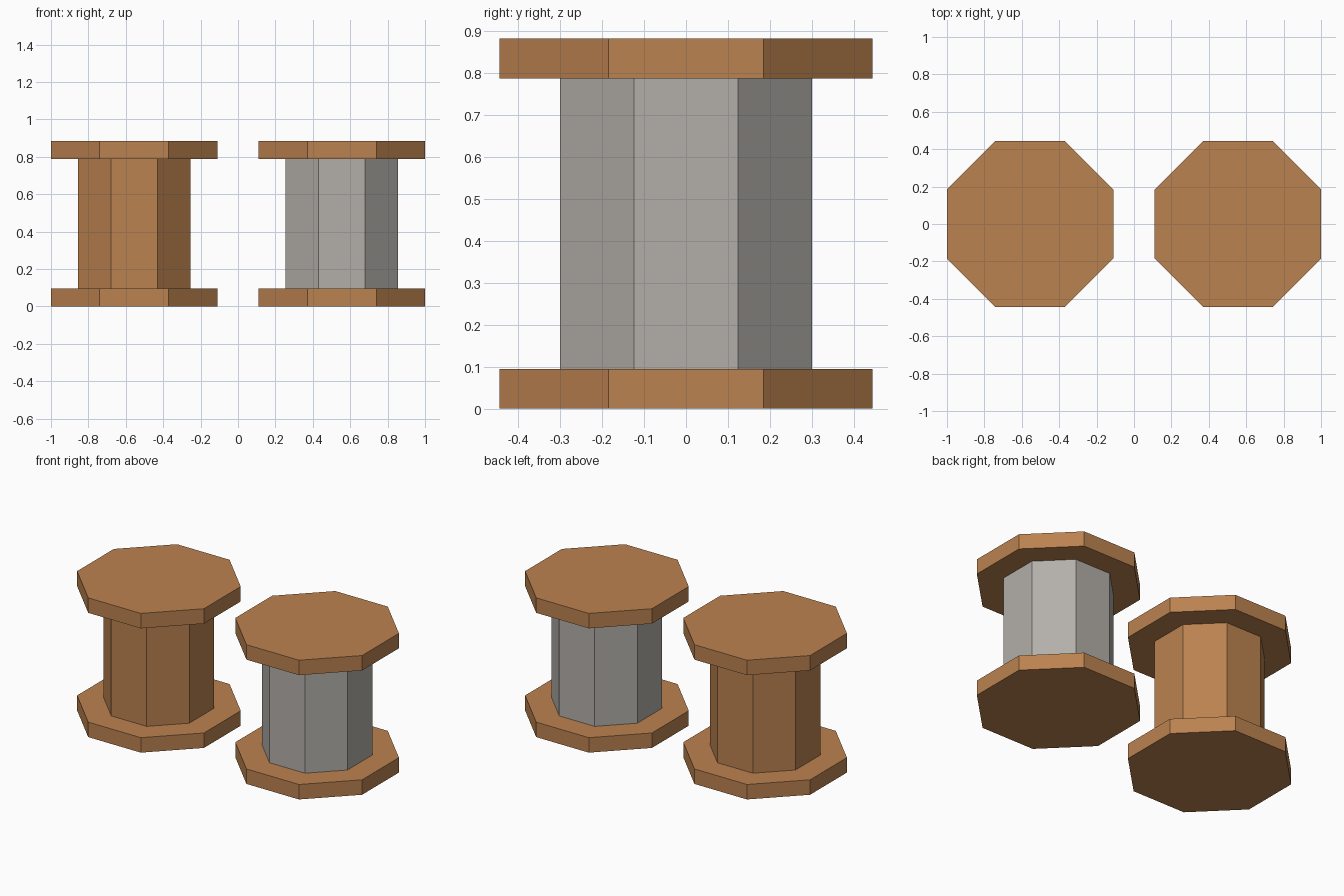
import bpy
import math

if "Cube" in bpy.data.objects:
    bpy.data.objects.remove(bpy.data.objects["Cube"])

SIDES = 8
FLANGE_APOTHEM = 0.445   # centre to flat side
CORE_APOTHEM = 0.30
CENTRE_X = 0.555
Z_LOW, Z_HIGH, TOP = 0.095, 0.788, 0.883


def material(name, rgb):
    m = bpy.data.materials.new(name)
    m.diffuse_color = (*rgb, 1.0)
    m.use_nodes = True
    m.node_tree.nodes["Principled BSDF"].inputs["Base Color"].default_value = m.diffuse_color
    return m


wood = material("brown_wood", (0.50, 0.225, 0.08))
metal = material("grey_thread", (0.45, 0.43, 0.40))


def prism(name, x, apothem, z0, z1, mat, caps='NGON'):
    """Octagonal prism with flat sides facing the axes."""
    bpy.ops.mesh.primitive_cylinder_add(
        vertices=SIDES, radius=apothem / math.cos(math.pi / SIDES),
        depth=z1 - z0, end_fill_type=caps,
        location=(x, 0, (z0 + z1) / 2), rotation=(0, 0, math.pi / SIDES))
    obj = bpy.context.object
    obj.name = name
    obj.data.materials.append(mat)
    bpy.ops.object.transform_apply(location=False, rotation=True, scale=True)
    return obj


# Two spools: bare wood on the left, grey wound on the right
for side, x, core_mat in (("left", -CENTRE_X, wood), ("right", CENTRE_X, metal)):
    prism(side + "_bottom_flange", x, FLANGE_APOTHEM, 0, Z_LOW, wood)
    prism(side + "_top_flange", x, FLANGE_APOTHEM, Z_HIGH, TOP, wood)
    # The core's ends are closed by the flanges
    prism(side + "_core", x, CORE_APOTHEM, Z_LOW, Z_HIGH, core_mat, 'NOTHING')
